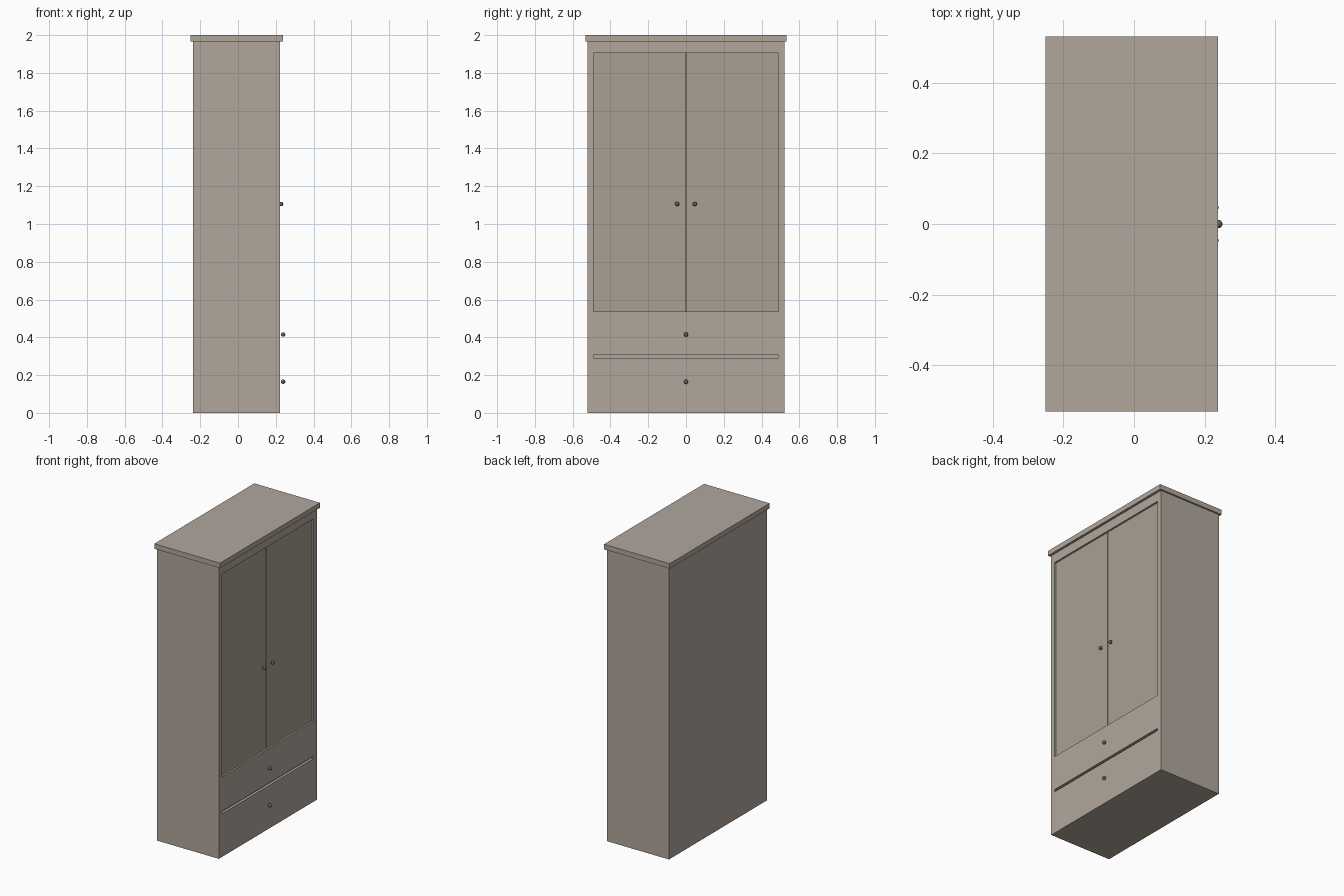
import bpy

if "Cube" in bpy.data.objects:
    bpy.data.objects.remove(bpy.data.objects["Cube"])


def material(name, rgb):
    m = bpy.data.materials.new(name)
    m.diffuse_color = (*rgb, 1)
    m.use_nodes = True
    m.node_tree.nodes["Principled BSDF"].inputs["Base Color"].default_value = m.diffuse_color
    return m


BODY = material("painted_wood", (0.44, 0.39, 0.335))
DOOR = material("door_wood", (0.41, 0.35, 0.29))
METAL = material("knob_metal", (0.14, 0.125, 0.11))


def box(name, lo, hi, mat=None):
    """Box from its lowest to its highest corner."""
    bpy.ops.mesh.primitive_cube_add(size=1, location=[(a + b) / 2 for a, b in zip(lo, hi)])
    ob = bpy.context.object
    ob.name = name
    ob.scale = [b - a for a, b in zip(lo, hi)]
    bpy.ops.object.transform_apply(location=False, rotation=False, scale=True)
    if mat:
        ob.data.materials.append(mat)
    return ob


def knob(name, x, y, z):
    bpy.ops.mesh.primitive_uv_sphere_add(segments=16, ring_count=10, radius=0.0118, location=(x, y, z))
    ob = bpy.context.object
    ob.name = name
    ob.data.materials.append(METAL)
    bpy.ops.object.shade_smooth()


def cut(target, cutter):
    mod = target.modifiers.new(cutter.name, 'BOOLEAN')
    mod.operation = 'DIFFERENCE'
    mod.solver = 'EXACT'
    mod.object = cutter
    cutter.hide_render = True
    cutter.hide_set(True)


FACE = 0.222        # front plane of the carcass
DOOR_FACE = 0.210   # recessed front plane of the doors
HALF = 0.489        # half width of the door opening

# Carcass with door opening and the groove between the drawers
carcass = box("carcass", (-0.238, -0.521, 0), (FACE, 0.521, 1.966), BODY)
cut(carcass, box("door_opening_cutter", (0.19, -HALF, 0.538), (0.3, HALF, 1.905)))
cut(carcass, box("drawer_groove_cutter", (0.204, -HALF, 0.29), (0.3, HALF, 0.306)))

# Overhanging top
box("top_board", (-0.251, -0.532, 1.966), (0.238, 0.532, 2.0), BODY)

# Pair of doors with a narrow gap, each with a knob
for side, s in (("left", -1), ("right", 1)):
    ys = sorted((s * 0.002, s * HALF))
    box(side + "_door", (0.19, ys[0], 0.538), (DOOR_FACE, ys[1], 1.905), DOOR)
    knob(side + "_door_knob", 0.228, s * 0.047, 1.106)

# Drawer knobs
for name, z in (("upper", 0.415), ("lower", 0.165)):
    knob(name + "_drawer_knob", 0.239, 0, z)
